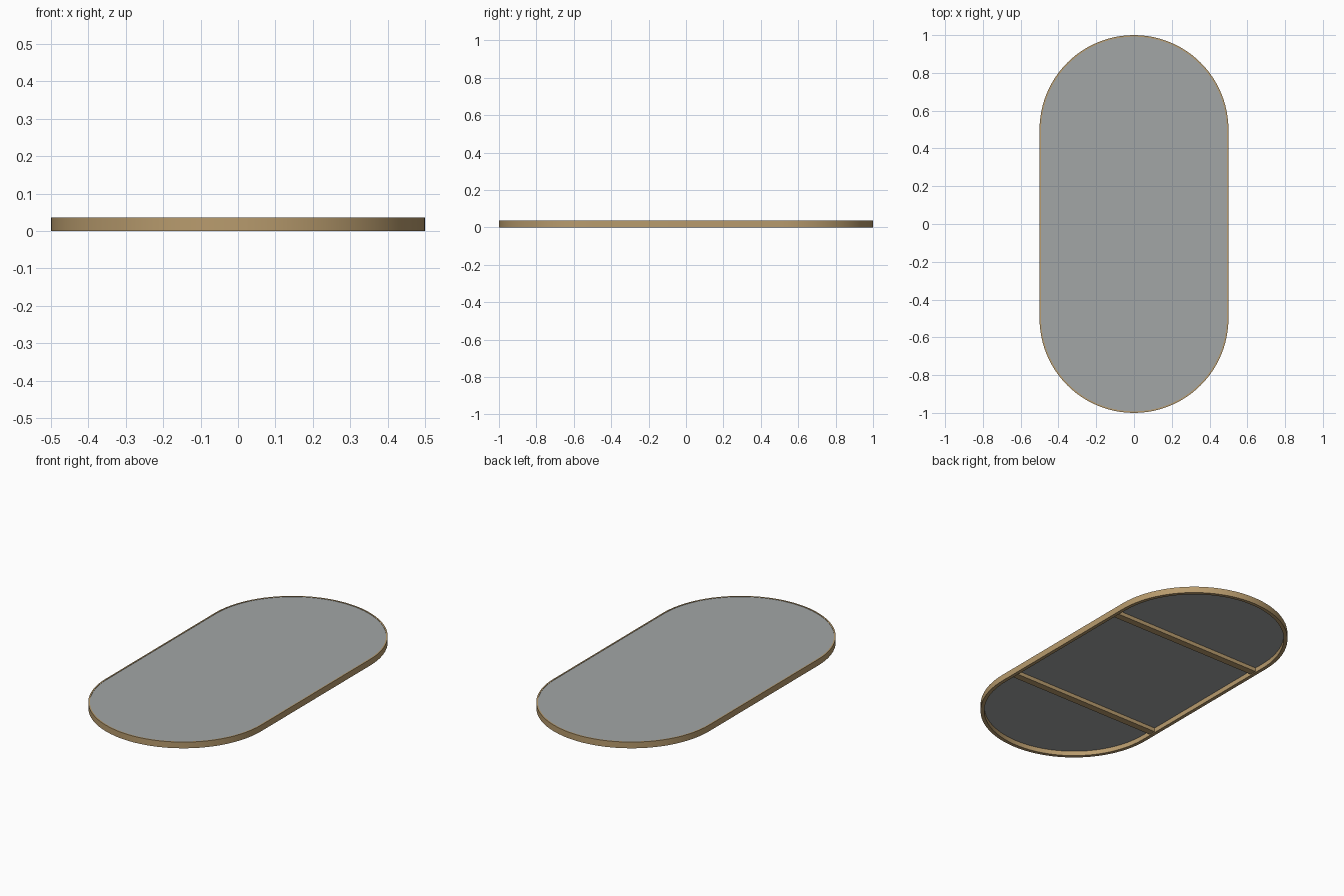
import bpy, bmesh, math

cube = bpy.data.objects.get("Cube")
if cube:
    bpy.data.objects.remove(cube, do_unlink=True)

RADIUS, STRAIGHT, SEGMENTS = 0.5, 0.5, 48
HEIGHT = 0.036


def make_material(name, rgb):
    mat = bpy.data.materials.new(name)
    mat.use_nodes = True
    mat.diffuse_color = (*rgb, 1)
    mat.node_tree.nodes["Principled BSDF"].inputs["Base Color"].default_value = (*rgb, 1)
    return mat


brass = make_material("brushed brass", (0.48, 0.33, 0.155))
glass = make_material("mirror grey", (0.36, 0.38, 0.38))


def stadium(bm, inset, z):
    """Ring of vertices: two half circles joined by straight sides."""
    r, ring = RADIUS - inset, []
    for end in (1, -1):
        for i in range(SEGMENTS + 1):
            a = math.pi * i / SEGMENTS
            ring.append(bm.verts.new((end * r * math.cos(a),
                                      end * (STRAIGHT + r * math.sin(a)), z)))
    return ring


def bridge(bm, lower, upper):
    for i in range(len(lower)):
        j = (i + 1) % len(lower)
        bm.faces.new((lower[i], lower[j], upper[j], upper[i]))


def finish(bm, name, mat, smooth=False):
    bmesh.ops.recalc_face_normals(bm, faces=bm.faces)
    mesh = bpy.data.meshes.new(name)
    bm.to_mesh(mesh)
    bm.free()
    mesh.materials.append(mat)
    obj = bpy.data.objects.new(name, mesh)
    bpy.context.collection.objects.link(obj)
    if smooth:
        bpy.ops.object.select_all(action="DESELECT")
        obj.select_set(True)
        bpy.context.view_layer.objects.active = obj
        bpy.ops.object.shade_smooth_by_angle(angle=math.radians(30))
    return obj


# Frame: rebated section swept around the outline (inset, height)
section = [(0, 0), (0, HEIGHT), (0.008, HEIGHT), (0.008, 0.027), (0.02, 0.027), (0.02, 0)]
bm = bmesh.new()
rings = [stadium(bm, d, z) for d, z in section]
for k, ring in enumerate(rings):
    bridge(bm, ring, rings[(k + 1) % len(rings)])
finish(bm, "frame", brass, smooth=True)

# Mirror panel resting in the rebate
bm = bmesh.new()
low, high = stadium(bm, 0.008, 0.027), stadium(bm, 0.008, 0.034)
bridge(bm, low, high)
bm.faces.new(low)
bm.faces.new(high)
finish(bm, "mirror_panel", glass, smooth=True)

# Cross bars bracing the back of the panel
for name, y in (("front_cross_bar", -0.42), ("back_cross_bar", 0.42)):
    bm = bmesh.new()
    bmesh.ops.create_cube(bm, size=1)
    bmesh.ops.scale(bm, vec=(0.97, 0.04, 0.022), verts=bm.verts)
    bmesh.ops.translate(bm, vec=(0, y, 0.016), verts=bm.verts)
    finish(bm, name, brass)
